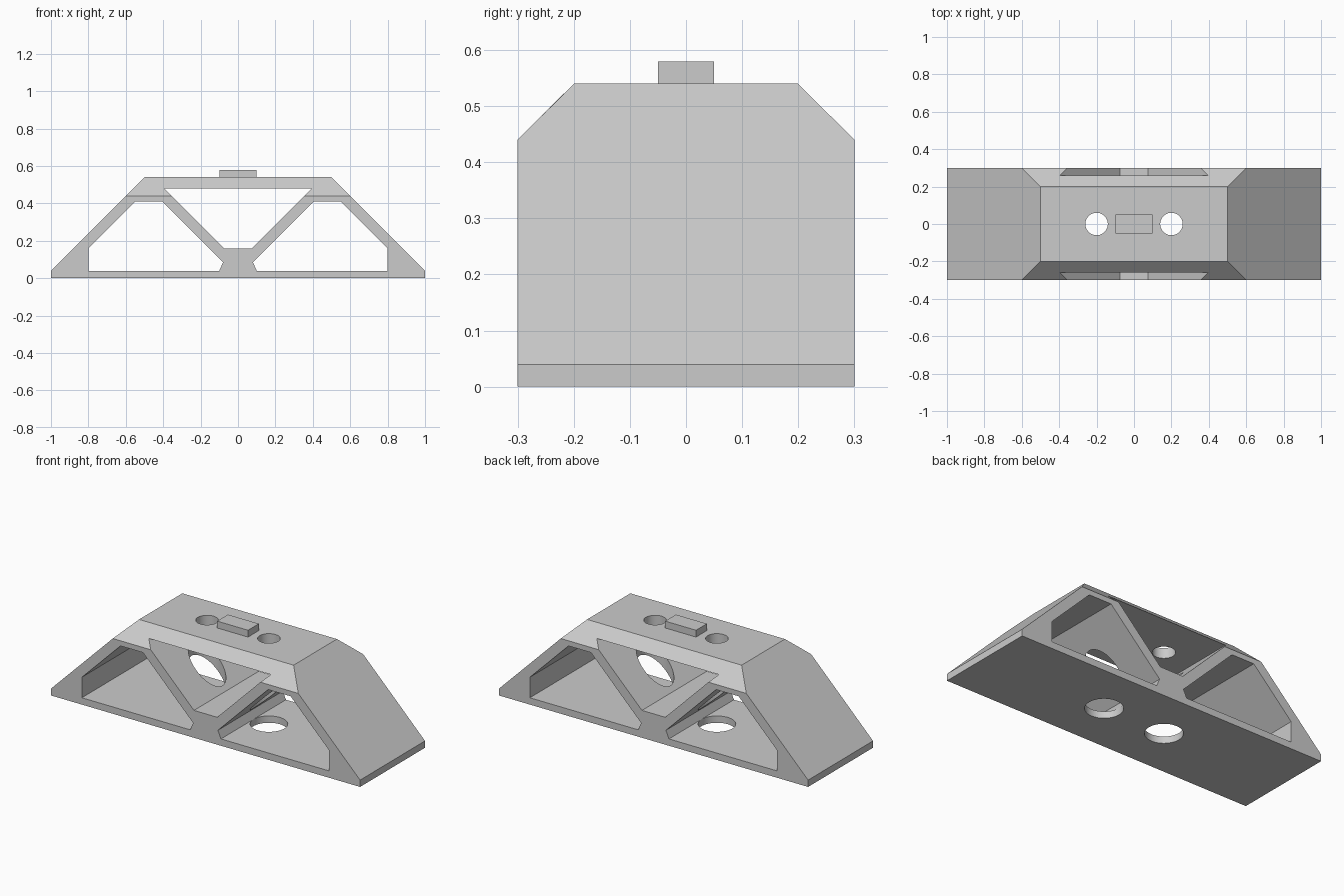
import bpy
import bmesh
from mathutils import Vector

default = bpy.data.objects.get("Cube")
if default:
    bpy.data.objects.remove(default, do_unlink=True)

grey = bpy.data.materials.new("light grey")
grey.use_nodes = True
colour = (0.6, 0.6, 0.6, 1)
grey.diffuse_color = colour
grey.node_tree.nodes["Principled BSDF"].inputs["Base Color"].default_value = colour


def finish(name, bm):
    bmesh.ops.recalc_face_normals(bm, faces=bm.faces)
    mesh = bpy.data.meshes.new(name)
    bm.to_mesh(mesh)
    bm.free()
    mesh.materials.append(grey)
    obj = bpy.data.objects.new(name, mesh)
    bpy.context.collection.objects.link(obj)
    return obj


def prism(name, profile, axis, half):
    """Extrude a profile symmetrically along x or y; profile pairs end in z."""
    def place(a, z, d):
        return Vector((d, a, z)) if axis == "x" else Vector((a, d, z))
    bm = bmesh.new()
    face = bm.faces.new([bm.verts.new(place(a, z, -half)) for a, z in profile])
    new = bmesh.ops.extrude_face_region(bm, geom=[face])["geom"]
    verts = [v for v in new if isinstance(v, bmesh.types.BMVert)]
    bmesh.ops.translate(bm, verts=verts, vec=place(0, 0, 2 * half))
    return finish(name, bm)


def cylinder(name, x, radius, low, high):
    bm = bmesh.new()
    bmesh.ops.create_cone(bm, cap_ends=True, segments=64, radius1=radius,
                          radius2=radius, depth=high - low)
    bmesh.ops.translate(bm, verts=bm.verts, vec=(x, 0, (low + high) / 2))
    return finish(name, bm)


def combine(body, tool, operation):
    """Apply a boolean and discard its tool."""
    tool.hide_render = True
    mod = body.modifiers.new("cut", "BOOLEAN")
    mod.operation = operation
    mod.solver = "EXACT"
    mod.object = tool
    bpy.context.view_layer.objects.active = body
    bpy.ops.object.modifier_apply(modifier=mod.name)
    bpy.data.objects.remove(tool, do_unlink=True)


# Trapezoid body, trimmed to width with chamfered upper edges
body = prism("truss_body", [(-1, 0), (1, 0), (1, 0.04), (0.5, 0.54),
                            (-0.5, 0.54), (-1, 0.04)], "y", 0.4)
section = [(-0.3, -0.1), (0.3, -0.1), (0.3, 0.44),
           (0.1, 0.64), (-0.1, 0.64), (-0.3, 0.44)]
combine(body, prism("section_cutter", section, "x", 1.2), "INTERSECT")

# Central opening between the diagonals
centre = [(-0.075, 0.16), (0.075, 0.16), (0.395, 0.48), (-0.395, 0.48)]
combine(body, prism("centre_cutter", centre, "y", 0.5), "DIFFERENCE")

# Mirrored side openings, wide lower bores and narrow top bores
side_opening = [(0.1, 0.04), (0.8, 0.04), (0.8, 0.16),
                (0.55, 0.41), (0.405, 0.41), (0.08, 0.085)]
for side in (-1, 1):
    profile = [(side * x, z) for x, z in side_opening]
    combine(body, prism("side_cutter", profile, "y", 0.5), "DIFFERENCE")
    combine(body, cylinder("lower_bore", side * 0.2, 0.1, -0.1, 0.45), "DIFFERENCE")
    combine(body, cylinder("top_bore", side * 0.2, 0.06, 0.45, 0.7), "DIFFERENCE")

# Small raised block on top
prism("top_block", [(-0.1, 0.54), (0.1, 0.54), (0.1, 0.58), (-0.1, 0.58)], "y", 0.05)

# Smooth bores with crisp outer edges
bpy.ops.object.select_all(action="DESELECT")
body.select_set(True)
bpy.context.view_layer.objects.active = body
bpy.ops.object.shade_smooth_by_angle(angle=0.5)
